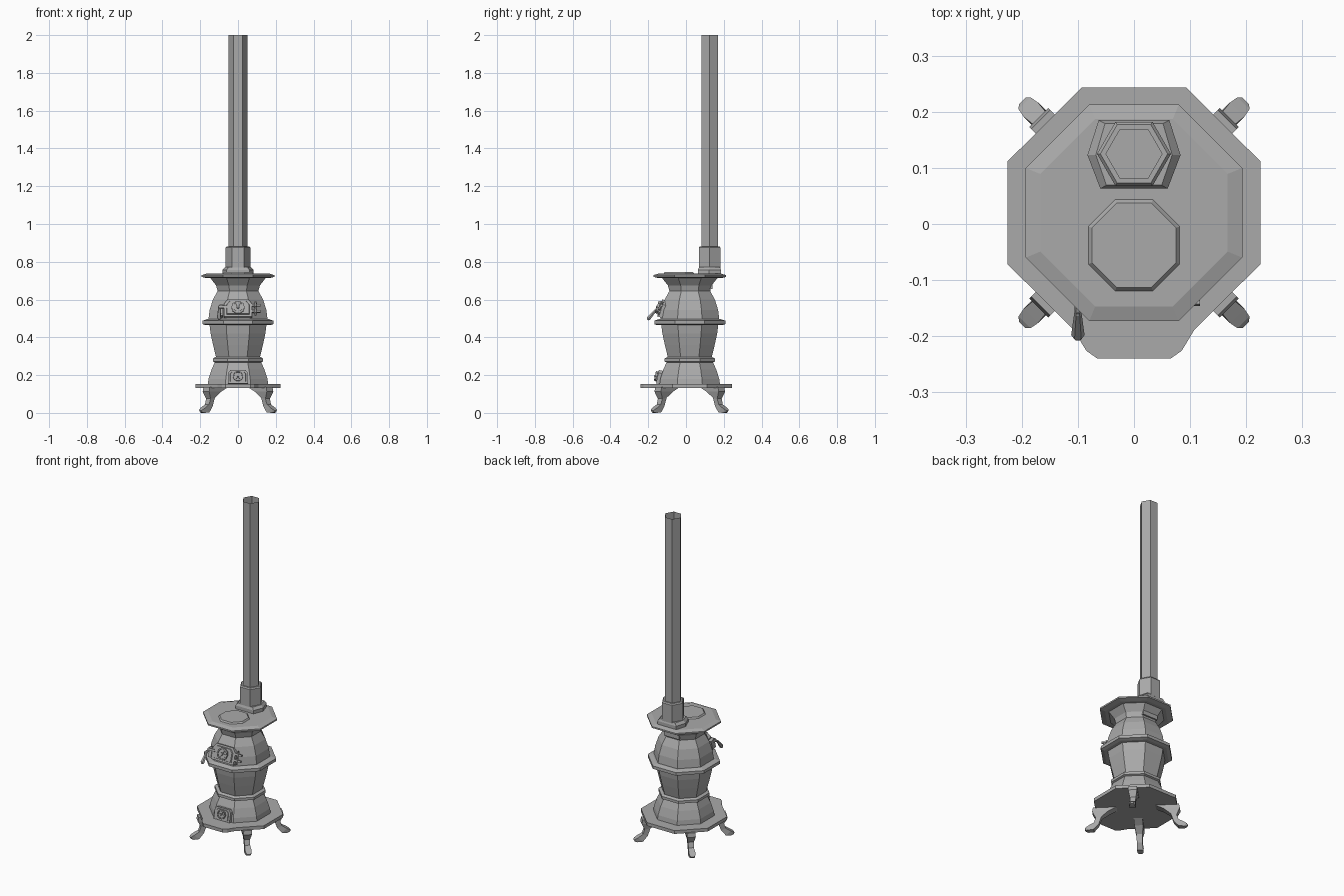
import bpy, bmesh, math
from math import pi, cos, sin
from mathutils import Matrix, Vector

cube = bpy.data.objects.get("Cube")
if cube:
    bpy.data.objects.remove(cube, do_unlink=True)

iron = bpy.data.materials.new("iron_grey")
iron.use_nodes = True
iron.diffuse_color = (0.4, 0.4, 0.4, 1)
iron.node_tree.nodes["Principled BSDF"].inputs["Base Color"].default_value = (0.4, 0.4, 0.4, 1)
CY = 0.02        # body axis
PIPE_Y = 0.125   # flue axis


def loft(name, rings, matrix=Matrix(), caps=(True, True)):
    """Skin a stack of equal-length point rings."""
    bm = bmesh.new()
    rows = [[bm.verts.new(matrix @ Vector(p)) for p in ring] for ring in rings]
    n = len(rows[0])
    for a, b in zip(rows, rows[1:]):
        for i in range(n):
            j = (i + 1) % n
            bm.faces.new((a[i], a[j], b[j], b[i]))
    if caps[0]:
        bm.faces.new(rows[0][::-1])
    if caps[1]:
        bm.faces.new(rows[-1])
    bmesh.ops.recalc_face_normals(bm, faces=bm.faces)
    mesh = bpy.data.meshes.new(name)
    bm.to_mesh(mesh)
    bm.free()
    mesh.materials.append(iron)
    obj = bpy.data.objects.new(name, mesh)
    bpy.context.collection.objects.link(obj)
    return obj


def ngon(n, r, z, x=0, y=0, turn=0):
    return [(x + r * cos(turn + 2 * pi * i / n), y + r * sin(turn + 2 * pi * i / n), z) for i in range(n)]


def octagon(name, profile, y=CY):
    """Eight-sided turned part from (half width, height) pairs."""
    return loft(name, [ngon(8, a / cos(pi / 8), z, 0, y, pi / 8) for a, z in profile])


def hexagon(name, profile, caps=(True, True)):
    return loft(name, [ngon(6, r, z, 0, PIPE_Y) for r, z in profile], caps=caps)


def plate(name, outline, z0, z1, matrix=Matrix(), taper=1.0):
    """Extrude an outline, shrinking its far end about its centre."""
    cx = sum(p[0] for p in outline) / len(outline)
    cy = sum(p[1] for p in outline) / len(outline)
    top = [(cx + (x - cx) * taper, cy + (y - cy) * taper, z1) for x, y in outline]
    return loft(name, [[(x, y, z0) for x, y in outline], top], matrix)


def rect(x, y, w, h):
    return [(x - w, y - h), (x + w, y - h), (x + w, y + h), (x - w, y + h)]


def mirrored(half):
    return half + [(-x, y) for x, y in reversed(half)]


def rod(name, a, b, r0, r1, sides=6):
    a, b = Vector(a), Vector(b)
    m = Matrix.Translation(a) @ (b - a).to_track_quat('Z', 'Y').to_matrix().to_4x4()
    return loft(name, [ngon(sides, r0, 0), ngon(sides, r1, (b - a).length)], m)


# Base plate with front hearth
plate("base_plate", mirrored([(0.065, -0.24), (0.085, -0.226), (0.108, -0.188),
      (0.225, -0.072), (0.225, 0.112), (0.093, 0.243)]), 0.133, 0.153)

# Body sections and bands
octagon("lower_body", [(0.16, 0.15), (0.156, 0.18), (0.14, 0.23), (0.122, 0.27)])
octagon("waist_band", [(0.12, 0.266), (0.133, 0.272), (0.133, 0.288), (0.12, 0.295)])
octagon("fire_pot", [(0.115, 0.29), (0.132, 0.36), (0.145, 0.42), (0.151, 0.468)])
octagon("middle_band", [(0.17, 0.464), (0.188, 0.47), (0.188, 0.488), (0.165, 0.496)])
octagon("upper_body", [(0.157, 0.49), (0.15, 0.545), (0.133, 0.6), (0.108, 0.645),
                       (0.116, 0.675), (0.148, 0.716)])
octagon("top_plate", [(0.165, 0.713), (0.193, 0.72), (0.193, 0.729), (0.167, 0.737)])
octagon("cooking_lid", [(0.083, 0.735), (0.075, 0.745)], -0.038)

# Flue
flange = mirrored([(0.06, 0.063), (0.083, 0.123), (0.063, 0.185)])
loft("flue_flange", [[(x, y, z) for x, y in flange] for z in (0.735, 0.757)] +
     [[(x * 0.82, PIPE_Y + (y - PIPE_Y) * 0.9, 0.772) for x, y in flange]])
hexagon("flue_collar", [(0.066, 0.765), (0.066, 0.875), (0.06, 0.882), (0.05, 0.882)], (True, False))
hexagon("flue_pipe", [(0.05, 0.87), (0.05, 2.0)], (True, False))
plate("flue_outlet", rect(0, 0.115, 0.05, 0.025), 0.655, 0.716)

# Legs: outer point, inner point and half width at each station
stations = [((0.235, 0.136), (0.1, 0.136), 0.024), ((0.24, 0.112), (0.15, 0.112), 0.024),
            ((0.222, 0.075), (0.19, 0.08), 0.017), ((0.232, 0.045), (0.205, 0.035), 0.015),
            ((0.26, 0.028), (0.232, 0.003), 0.018), ((0.276, 0.018), (0.262, 0.0), 0.015),
            ((0.282, 0.012), (0.276, 0.003), 0.008)]
for i, side in enumerate(("back_left", "back_right", "front_right", "front_left")):
    turn = Matrix.Translation((0, CY, 0)) @ Matrix.Rotation(pi / 4 + i * pi / 2, 4, 'Z')
    loft(side + "_leg", [[(o[0], -w, o[1]), (o[0], w, o[1]), (q[0], w, q[1]), (q[0], -w, q[1])]
                         for o, q, w in stations], turn)


def vent(name, m, y, r, z):
    """Round draught control with a raised rim and three blades."""
    at = m @ Matrix.Translation((0, y, z))
    loft(name + "_rim", [ngon(10, r, 0), ngon(10, r, 0.01), ngon(10, r * 0.78, 0.01),
                         ngon(10, r * 0.78, 0.003)], at)
    for k in range(3):
        spin = at @ Matrix.Rotation(pi / 2 + k * 2 * pi / 3, 4, 'Z')
        plate(name + "_blade", [(0, -r * 0.1), (r * 0.7, -r * 0.35), (r * 0.7, r * 0.35), (0, r * 0.1)],
              0.002, 0.008, spin)
    loft(name + "_knob", [ngon(6, r * 0.25, 0), ngon(6, r * 0.2, 0.014)], at)


def door_frame(y, z, lean):
    return Matrix.Translation((0, y, z)) @ Matrix.Rotation(pi / 2 - lean, 4, 'X')


# Upper fire door, hinged on the left side
m = door_frame(-0.126, 0.552, math.radians(17))
plate("fire_door", mirrored([(0.075, -0.047), (0.075, 0.022), (0.055, 0.047)]), -0.025, 0.014, m)
plate("fire_door_panel", mirrored([(0.062, -0.038), (0.062, 0.018), (0.046, 0.038)]), 0.01, 0.02, m, 0.92)
vent("fire_door_vent", m, 0, 0.035, 0.02)
for y in (-0.018, 0.016):
    plate("hinge_strap", rect(0.088, y, 0.03, 0.006), 0.002, 0.014, m)
    rod("hinge_knuckle", m @ Vector((0.092, y - 0.01, 0.01)), m @ Vector((0.092, y + 0.01, 0.01)), 0.009, 0.009)
rod("hinge_pin", m @ Vector((0.092, -0.04, 0.008)), m @ Vector((0.092, 0.036, 0.008)), 0.005, 0.005)

# Latch and handle
plate("latch_bracket", rect(-0.088, -0.012, 0.009, 0.03), -0.02, 0.012, m)
plate("latch_bar", rect(-0.078, 0.004, 0.024, 0.006), 0.01, 0.022, m)
rod("handle_stem", (-0.1, -0.125, 0.56), (-0.1, -0.162, 0.545), 0.007, 0.006)
rod("handle_grip", (-0.1, -0.155, 0.55), (-0.1, -0.198, 0.5), 0.006, 0.012)
rod("handle_tip", (-0.1, -0.198, 0.5), (-0.1, -0.204, 0.493), 0.012, 0.006)

# Lower ash door
m = door_frame(-0.137, 0.19, math.radians(12))
plate("ash_door", mirrored([(0.053, -0.037), (0.053, 0.02), (0.04, 0.035)]), -0.02, 0.014, m)
plate("ash_door_panel", mirrored([(0.043, -0.03), (0.043, 0.015), (0.032, 0.028)]), 0.01, 0.018, m, 0.92)
vent("ash_door_vent", m, 0, 0.027, 0.018)
